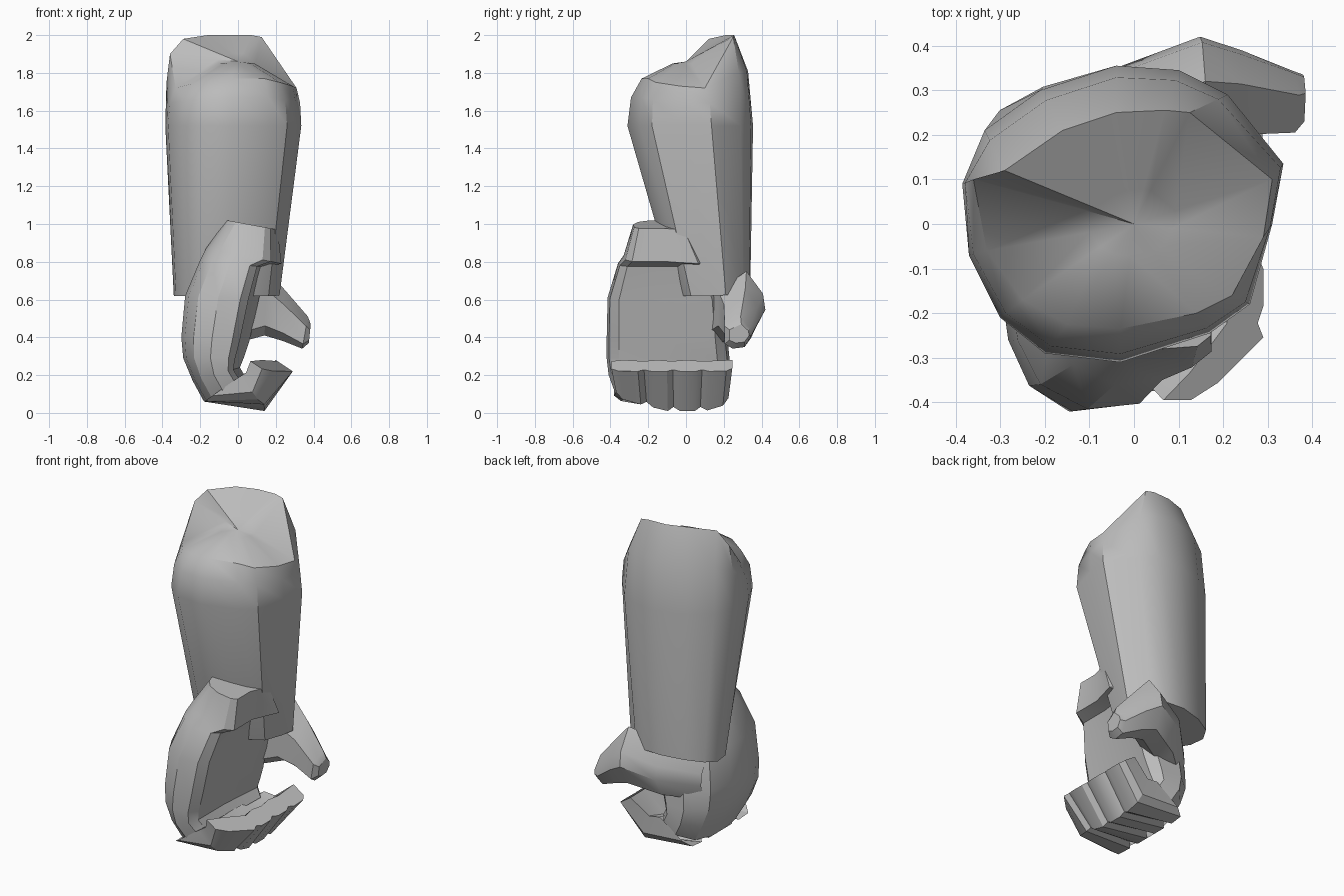
import bpy, bmesh, math
from mathutils import Vector

if "Cube" in bpy.data.objects:
    bpy.data.objects.remove(bpy.data.objects["Cube"])

skin = bpy.data.materials.new("plain grey")
skin.diffuse_color = (0.5, 0.5, 0.5, 1)
skin.use_nodes = True
skin.node_tree.nodes["Principled BSDF"].inputs["Base Color"].default_value = skin.diffuse_color


def loft(name, rings, end_tip=None, angle=30, start_cap=True):
    """Join equal-length point rings into a skin; a tip makes a fan cap."""
    bm = bmesh.new()
    vs = [[bm.verts.new(p) for p in r] for r in rings]
    n = len(vs[0])
    for a, b in zip(vs, vs[1:]):
        for i in range(n):
            j = (i + 1) % n
            bm.faces.new((a[i], a[j], b[j], b[i]))
    if start_cap:
        bm.faces.new(vs[0])
    if end_tip:
        t = bm.verts.new(end_tip)
        for i in range(n):
            bm.faces.new((vs[-1][i], vs[-1][(i + 1) % n], t))
    elif end_tip is None:
        bm.faces.new(vs[-1])
    bmesh.ops.recalc_face_normals(bm, faces=bm.faces)
    me = bpy.data.meshes.new(name)
    bm.to_mesh(me)
    bm.free()
    me.materials.append(skin)
    ob = bpy.data.objects.new(name, me)
    bpy.context.collection.objects.link(ob)
    bpy.ops.object.select_all(action='DESELECT')
    ob.select_set(True)
    bpy.context.view_layer.objects.active = ob
    bpy.ops.object.shade_smooth_by_angle(angle=math.radians(angle))
    return ob


# forearm: widest outline, mapped down to the wrist and up to a slanted rim
outline = [(-.385, .09), (-.335, .21), (-.21, .30), (-.04, .355), (.10, .345),
           (.21, .29), (.335, .135), (.31, 0), (.26, -.18), (.17, -.245),
           (-.03, -.31), (-.20, -.29), (-.30, -.21), (-.37, -.07)]
rim = [(-.36, .10, 1.90), (-.29, .12, 1.98), (-.16, .21, 2), (-.04, .25, 2),
       (.07, .255, 2), (.125, .25, 1.99), (.31, .10, 1.72), (.29, -.03, 1.73),
       (.22, -.16, 1.75), (.14, -.20, 1.77), (-.03, -.235, 1.77),
       (-.15, -.225, 1.76), (-.25, -.17, 1.74), (-.33, -.06, 1.72)]
wide = [Vector((x, y, 1.52)) for x, y in outline]
wrist = [Vector((-.34 + (x + .385) / .72 * .56, -.05 + (y + .31) / .665 * .39,
                 .62 + .1 * max(0, y - .1))) for x, y in outline]
shoulder = []
for w, r in zip(wide, rim):
    p = w.lerp(Vector(r), .25)
    p.z = w.z + (r[2] - w.z) * .6
    shoulder.append(p)
# small ring inside the rim gives the front half its domed top
crown = [Vector(r).lerp(Vector((0, 0, 1.86)), .7) for r in rim]
for p in crown:
    p.z = max(p.z, 1.85)
loft("forearm", [wrist, wide, shoulder, rim, crown], (0, 0, 1.86), 38)

# palm: cross-sections from wrist to knuckles (back x z, inside x z, y range)
section = [(0, .45), (.05, .25), (.18, .09), (.45, 0), (.75, .02), (.86, .1),
           (.86, .5), (1, .9), (.85, .98), (.45, 1), (.12, .86), (0, .65)]
stations = [(-.06, 1.02, .21, .97, -.28, .02),
            (-.17, .87, .23, .79, -.33, .11),
            (-.20, .81, .15, .77, -.36, .13),
            (-.28, .62, .11, .60, -.415, .20),
            (-.30, .40, .06, .38, -.42, .22),
            (-.29, .29, .03, .29, -.42, .23),
            (-.24, .17, .01, .24, -.41, .235),
            (-.18, .06, .04, .19, -.38, .22)]


def rings_from(profile, stops):
    return [[Vector((ox + t * (ix - ox), y0 + s * (y1 - y0), oz + t * (iz - oz)))
             for t, s in profile] for ox, oz, ix, iz, y0, y1 in stops]


loft("palm", rings_from(section, stations), False)

# four curled fingers as one skin, with shallow grooves between them
grooved = [(.22, 0), (.02, .06), (0, .22), (.14, .27), (0, .33), (0, .46), (.14, .51),
           (0, .57), (0, .70), (.14, .75), (0, .81), (.03, .95), (.25, 1),
           (1, 1), (.9, .75), (1, .62), (.9, .5), (1, .38), (.9, .27), (1, .1), (.9, 0)]
finger_stops = [(-.18, .06, .02, .20, -.38, .22), (.14, .01, .09, .16, -.37, .225),
                (.29, .22, .20, .28, -.395, .245)]
fingers = rings_from(grooved, finger_stops)
# tips recede and knuckles lift towards the little finger
for n, ring in enumerate(fingers):
    for p in ring:
        p.x -= (0, .5, 1.1)[n] * max(0, -.265 - p.y)
        p.z += (.0, .25, 0)[n] * max(0, -.1 - p.y, p.y - .1)
loft("fingers", fingers, start_cap=False)

# thumb: rings across x (x, y range, z range, lean of the top)
octagon = [(.3, 0), (.75, .05), (1, .4), (.95, .65), (.6, 1), (.3, .85), (0, .7), (0, .15)]
thumb = [(-.22, .02, .17, .32, .60, 0), (-.04, .09, .35, .36, .68, 0),
         (.14, .17, .42, .41, .75, .02), (.24, .20, .39, .38, .66, 0),
         (.34, .205, .345, .34, .51, .03), (.375, .23, .335, .37, .47, .01)]
loft("thumb", [[(x + dx * v, y0 + u * (y1 - y0), z0 + v * (z1 - z0))
                for u, v in octagon] for x, y0, y1, z0, z1, dx in thumb],
     start_cap=False)
